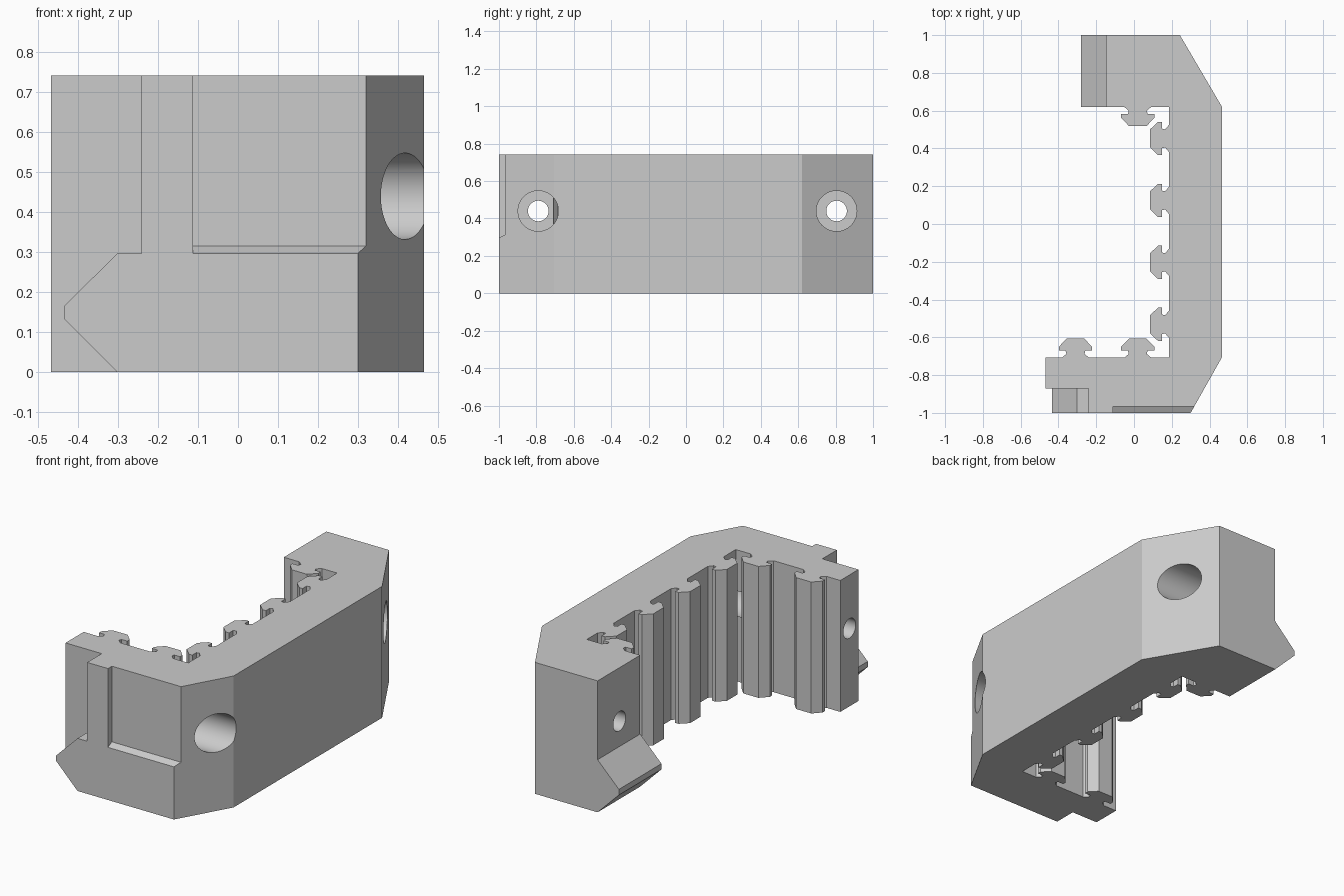
import bpy, bmesh, math
from mathutils import Vector, Matrix

if "Cube" in bpy.data.objects:
    bpy.data.objects.remove(bpy.data.objects["Cube"], do_unlink=True)

HEIGHT = 0.742

grey = bpy.data.materials.new("plain grey")
grey.use_nodes = True
GREY = (0.6, 0.6, 0.6, 1)
grey.diffuse_color = GREY
grey.node_tree.nodes["Principled BSDF"].inputs["Base Color"].default_value = GREY


def to_object(name, bm):
    bmesh.ops.recalc_face_normals(bm, faces=bm.faces)
    mesh = bpy.data.meshes.new(name)
    bm.to_mesh(mesh)
    bm.free()
    mesh.materials.append(grey)
    obj = bpy.data.objects.new(name, mesh)
    bpy.context.collection.objects.link(obj)
    return obj


def prism(name, points, sweep):
    """Extrude a closed outline along a vector."""
    bm = bmesh.new()
    face = bm.faces.new([bm.verts.new(p) for p in points])
    out = bmesh.ops.extrude_face_region(bm, geom=[face])
    moved = [v for v in out["geom"] if isinstance(v, bmesh.types.BMVert)]
    bmesh.ops.translate(bm, verts=moved, vec=sweep)
    return to_object(name, bm)


def bore(name, radius, x0, x1, y, z=0.44):
    bm = bmesh.new()
    pose = Matrix.Translation(((x0 + x1) / 2, y, z)) @ Matrix.Rotation(math.pi / 2, 4, "Y")
    bmesh.ops.create_cone(bm, cap_ends=True, segments=64, radius1=radius,
                          radius2=radius, depth=x1 - x0, matrix=pose)
    return to_object(name, bm)


def combine(target, tool, operation):
    mod = target.modifiers.new(operation.lower(), "BOOLEAN")
    mod.operation, mod.solver, mod.object = operation, "EXACT", tool
    bpy.context.view_layer.objects.active = target
    bpy.ops.object.modifier_apply(modifier=mod.name)
    bpy.data.objects.remove(tool, do_unlink=True)


# Undercut rail section: (half width, height above the wall)
RAIL = [(0.072, 0), (0.048, 0.02), (0.052, 0.037), (0.088, 0.037),
        (0.088, 0.058), (0.047, 0.101)]


def rail(x, y, direction):
    d = Vector(direction)
    n = Vector((d.y, -d.x))
    base = Vector((x, y))
    left = [base - d * u + n * h for u, h in RAIL]
    right = [base + d * u + n * h for u, h in reversed(RAIL)]
    return left + right


# Bracket outline with rails along its inner walls
outline = [(-0.468, -0.87), (-0.242, -0.87), (-0.242, -1), (0.3, -1),
           (0.466, -0.705), (0.466, 0.62), (0.243, 1), (-0.148, 1), (-0.148, 0.62)]
outline += rail(0.02, 0.62, (1, 0))
outline.append((0.185, 0.62))
for i in range(4):
    outline += rail(0.185, 0.453 - 0.328 * i, (0, -1))
outline.append((0.185, -0.708))
for x in (0.02, -0.31):
    outline += rail(x, -0.708, (-1, 0))
outline.append((-0.468, -0.708))
bracket = prism("bracket", [(p[0], p[1], 0) for p in outline], (0, 0, HEIGHT))

# Pointed hooks at the foot of both arms
for name, root, y0, y1 in (("front_hook", -0.302, -1, -0.87), ("rear_hook", -0.148, 0.62, 1)):
    tip = root - 0.133
    inner = root + 0.06
    section = [(inner, 0), (root, 0), (tip, 0.133), (tip, 0.165), (root, 0.297), (inner, 0.297)]
    hook = prism(name, [(x, y0, z) for x, z in section], (0, y1 - y0, 0))
    combine(bracket, hook, "UNION")

# Shallow recess with a sloping sill on the front
section = [(-1.02, 0.287), (-0.965, 0.315), (-0.965, 0.8), (-1.02, 0.8)]
recess = prism("recess_cutter", [(-0.112, y, z) for y, z in section], (0.6, 0, 0))
combine(bracket, recess, "DIFFERENCE")

# Counterbored bolt holes through both arms
for y in (-0.79, 0.805):
    combine(bracket, bore("counterbore_cutter", 0.108, 0.12, 0.7, y), "DIFFERENCE")
    combine(bracket, bore("bolt_hole_cutter", 0.055, -0.7, 0.3, y), "DIFFERENCE")

bpy.ops.object.select_all(action="DESELECT")
bracket.select_set(True)
bpy.context.view_layer.objects.active = bracket
bpy.ops.object.shade_smooth_by_angle(angle=math.radians(25))
